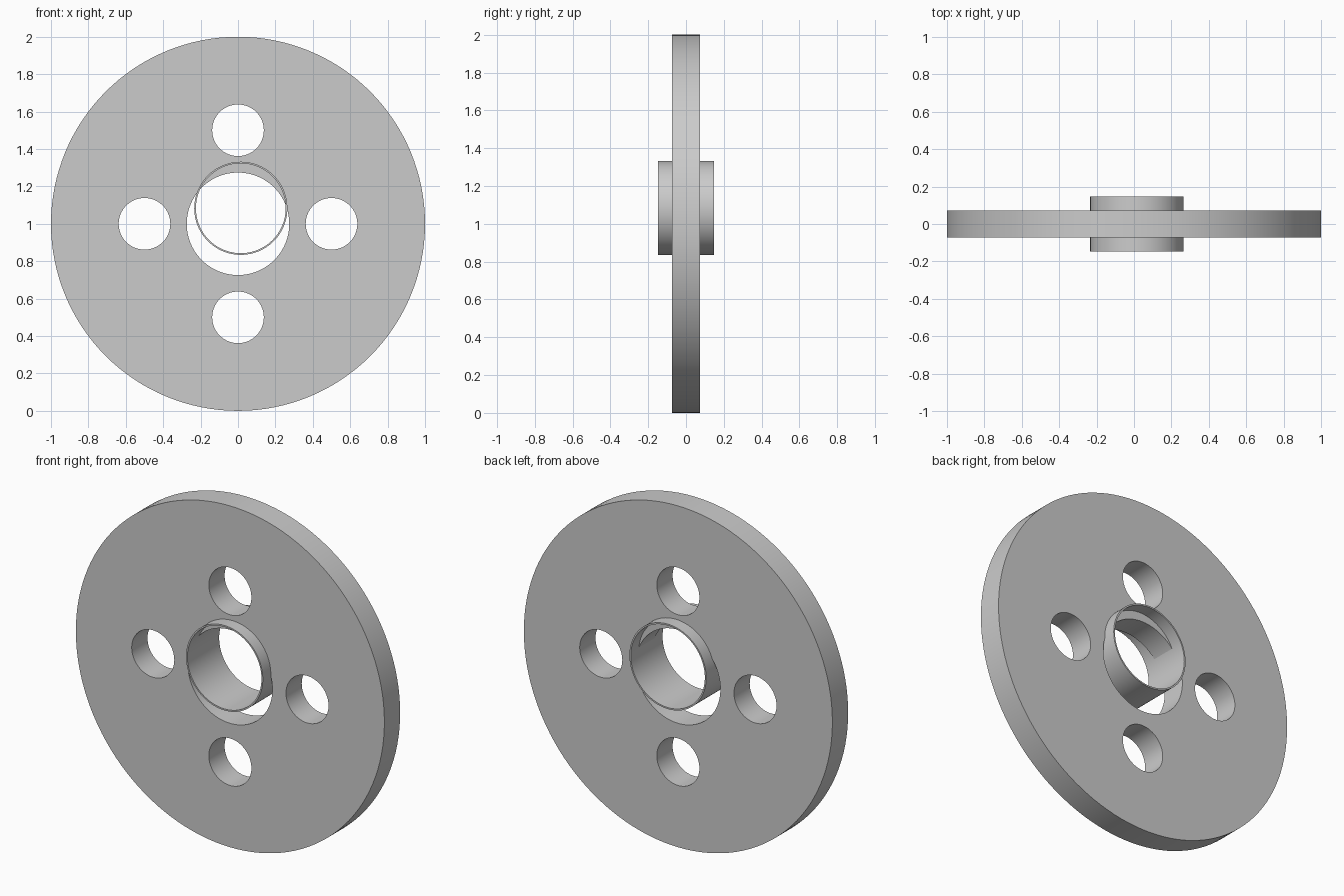
import bpy, bmesh, math

if "Cube" in bpy.data.objects:
    bpy.data.objects.remove(bpy.data.objects["Cube"])

grey = bpy.data.materials.new("plain grey")
grey.diffuse_color = (0.6, 0.6, 0.6, 1)
grey.use_nodes = True
grey.node_tree.nodes["Principled BSDF"].inputs["Base Color"].default_value = grey.diffuse_color


def plate(name, half_depth, circles):
    """Extruded flat outline: first circle is the rim, the others are holes."""
    curve = bpy.data.curves.new(name, 'CURVE')
    curve.dimensions = '2D'
    curve.fill_mode = 'BOTH'
    curve.extrude = half_depth
    for cx, cz, r, n in circles:
        s = curve.splines.new('POLY')
        s.points.add(n - 1)
        for i, p in enumerate(s.points):
            a = 2 * math.pi * i / n
            p.co = (cx + r * math.cos(a), cz + r * math.sin(a), 0, 1)
        s.use_cyclic_u = True
    ob = bpy.data.objects.new(name, curve)
    bpy.context.collection.objects.link(ob)
    ob.rotation_euler.x = math.pi / 2
    bpy.ops.object.select_all(action='DESELECT')
    ob.select_set(True)
    bpy.context.view_layer.objects.active = ob
    bpy.ops.object.convert(target='MESH')
    ob = bpy.context.object
    bpy.ops.object.transform_apply(location=False, rotation=True, scale=False)
    # weld caps to walls
    bm = bmesh.new()
    bm.from_mesh(ob.data)
    bmesh.ops.remove_doubles(bm, verts=bm.verts, dist=1e-5)
    bmesh.ops.recalc_face_normals(bm, faces=bm.faces)
    bm.to_mesh(ob.data)
    bm.free()
    ob.data.materials.clear()
    ob.data.materials.append(grey)
    bpy.ops.object.shade_smooth_by_angle(angle=math.radians(30))
    return ob


# wheel disc with centre bore and four round holes
holes = [(0.5 * x, 1 + 0.5 * z, 0.138, 64)
         for x, z in ((1, 0), (0, 1), (-1, 0), (0, -1))]
plate("wheel_disc", 0.073, [(0, 1, 1, 128), (0, 1, 0.274, 96)] + holes)

# thin off-centre sleeve passing through the disc
plate("hub_sleeve", 0.147, [(0.015, 1.083, 0.249, 96), (0.015, 1.083, 0.24, 96)])
